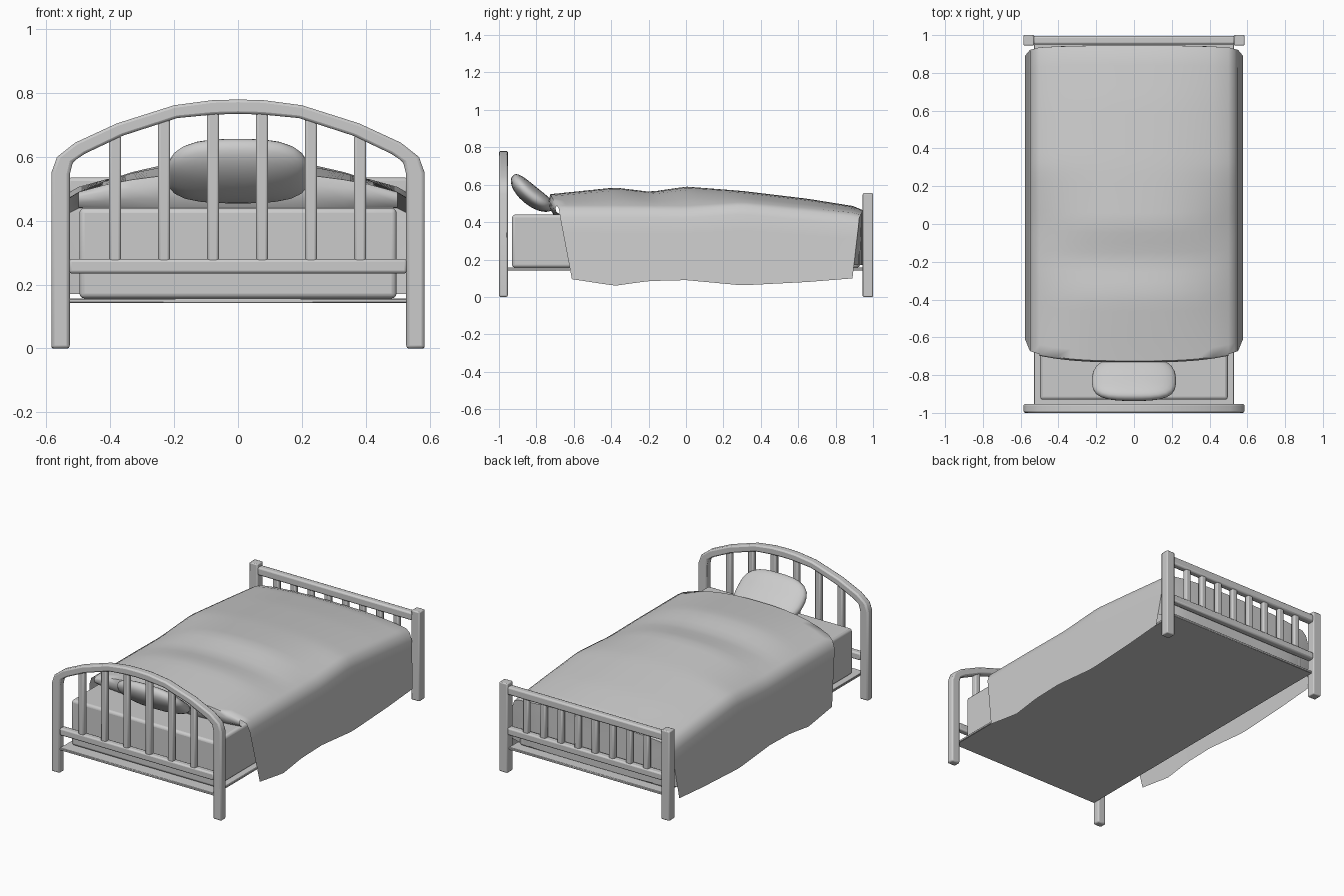
import bpy, bmesh, math

if "Cube" in bpy.data.objects:
    bpy.data.objects.remove(bpy.data.objects["Cube"])


def finish(name, bm, bevel=0.0, segs=2, angle=35):
    bmesh.ops.recalc_face_normals(bm, faces=bm.faces)
    me = bpy.data.meshes.new(name)
    bm.to_mesh(me)
    bm.free()
    ob = bpy.data.objects.new(name, me)
    bpy.context.collection.objects.link(ob)
    if bevel:
        m = ob.modifiers.new("bevel", 'BEVEL')
        m.width, m.segments, m.limit_method = bevel, segs, 'ANGLE'
        m.angle_limit = math.radians(40)
    bpy.ops.object.select_all(action='DESELECT')
    ob.select_set(True)
    bpy.context.view_layer.objects.active = ob
    bpy.ops.object.shade_smooth_by_angle(angle=math.radians(angle))
    return ob


def box(name, x0, x1, y0, y1, z0, z1, bevel=0.006, segs=2):
    bm = bmesh.new()
    bmesh.ops.create_cube(bm, size=1)
    for v in bm.verts:
        v.co.x = x0 + (v.co.x + .5) * (x1 - x0)
        v.co.y = y0 + (v.co.y + .5) * (y1 - y0)
        v.co.z = z0 + (v.co.z + .5) * (z1 - z0)
    return finish(name, bm, bevel, segs)


def lerp(a, b, t):
    return a + (b - a) * t


def interp(pts, x):
    if x <= pts[0][0]:
        return pts[0][1]
    for (a, fa), (b, fb) in zip(pts, pts[1:]):
        if x <= b:
            return lerp(fa, fb, (x - a) / (b - a))
    return pts[-1][1]


# Headboard: legs and arch as one bent bar
outer = [(0, .78), (.08, .778), (.2, .762), (.38, .705), (.51, .645), (.567, .6), (.585, .55), (.585, 0)]
inner = [(0, .735), (.075, .733), (.19, .722), (.36, .667), (.48, .61), (.517, .585), (.527, .545), (.527, 0)]
full = lambda p: [(-x, z) for x, z in reversed(p[1:])] + p
bm = bmesh.new()
rings = []
for (ox, oz), (ix, iz) in zip(full(outer), full(inner)):
    rings.append([bm.verts.new(c) for c in
                  ((ox, -1, oz), (ox, -.952, oz), (ix, -.952, iz), (ix, -1, iz))])
for a, b in zip(rings, rings[1:]):
    for i in range(4):
        bm.faces.new((a[i], a[(i + 1) % 4], b[(i + 1) % 4], b[i]))
bm.faces.new(rings[0])
bm.faces.new(rings[-1])
finish("headboard_arch", bm, 0.009)
box("headboard_rail", -.53, .53, -.997, -.955, .235, .28, .009)
for i in range(6):
    x = -.385 + i * .1535
    box("headboard_slat", x - .019, x + .019, -.993, -.959, .27, interp(inner, abs(x)) + .012, .008)

# Footboard
for s in (-1, 1):
    x = s * .557
    box("foot_post", x - .028, x + .028, .945, 1, 0, .555, .006)
box("foot_top_rail", -.535, .535, .951, .995, .485, .535, .01)
box("foot_lower_rail", -.535, .535, .951, .995, .235, .28, .009)
for i in range(8):
    x = (i - 3.5) * .118
    box("foot_slat", x - .019, x + .019, .957, .989, .27, .495, .008)

# Base board and mattress
box("base_board", -.53, .53, -.995, .985, .142, .157, .003, 1)
box("mattress", -.497, .497, -.93, .93, .157, .44, .016, 3)

# Pillow: squared-off ellipsoid, leaning on the headboard
bm = bmesh.new()
bmesh.ops.create_uvsphere(bm, u_segments=32, v_segments=16, radius=1)
ang = math.radians(-39)
for v in bm.verts:
    x, y, z = v.co
    r = math.hypot(x, y)
    if r > 1e-5:
        k = ((abs(x) / r) ** 3 + (abs(y) / r) ** 3) ** (-1 / 3) * r ** -.15
        x, y = x * k, y * k
    px, py = x * .222, y * .14
    pz = math.copysign(abs(z) ** .85, z) * .052 + .018 * (y * y - .4)
    v.co = (px, -.826 + py * math.cos(ang) - pz * math.sin(ang),
            .55 + py * math.sin(ang) + pz * math.cos(ang))
finish("pillow", bm, angle=80)

# Blanket: lengthwise height profiles for crown, shoulder and hem
crown = [(-.72, .55), (-.38, .585), (-.19, .562), (0, .59), (.3, .567), (.65, .525), (.9, .485), (.95, .462)]
should = [(-.7, .49), (-.3, .49), (0, .487), (.3, .508), (.65, .475), (.9, .45), (.95, .435)]
hem = [(-.61, .095), (-.38, .06), (-.2, .085), (0, .09), (.3, .062), (.65, .08), (.9, .1)]
TOP, FLAP, ROWS = 12, 6, 32


def blanket_point(u, t):
    s = -1 if u < 0 else 1
    a = abs(u)
    if a <= TOP // 2:                                   # top surface
        x = a / (TOP // 2) * .5
        y = lerp(-.725 + .035 * (x / .5) ** 3, .945 - .01 * (x / .5) ** 3, t)
        S = interp(should, y)
        return (s * x, y, S + (interp(crown, y) - S) * (1 - (x / .5) ** 2.5))
    k = a - TOP // 2
    if k <= 2:                                          # rounded shoulder
        x, dz = ((.533, .02), (.551, .065))[k - 1]
        y = lerp(-.685 + .006 * k, .93 - .004 * k, t)
        return (s * x, y, interp(should, y) - dz)
    f = (k - 2) / (FLAP - 2)                            # hanging side
    y = lerp(lerp(-.673, -.61, f), lerp(.922, .89, f), t)
    return (s * lerp(.551, .577, f), y, lerp(interp(should, y) - .065, interp(hem, y), f))


H = TOP // 2 + FLAP
bm = bmesh.new()
grid = [[bm.verts.new(blanket_point(u, j / ROWS)) for j in range(ROWS + 1)] for u in range(-H, H + 1)]
for a, b in zip(grid, grid[1:]):
    for j in range(ROWS):
        bm.faces.new((a[j], b[j], b[j + 1], a[j + 1]))

# Front lip rolling down onto the mattress
mid = range(H - TOP // 2, H + TOP // 2 + 1)
prev = [grid[i][0] for i in mid]
for dy, f in ((-.008, .3), (-.004, .7), (.015, 1)):
    row = []
    for i in mid:
        c = grid[i][0].co
        row.append(bm.verts.new((c.x, c.y + dy, lerp(c.z, .442, f))))
    for i in range(len(row) - 1):
        bm.faces.new((prev[i], prev[i + 1], row[i + 1], row[i]))
    prev = row

# Foot end hanging between the two side flaps
prev = [grid[i][-1] for i in mid]
for k in range(1, FLAP):
    L, R = grid[H - TOP // 2 - k][-1], grid[H + TOP // 2 + k][-1]
    row = [L]
    for i in range(1, TOP):
        q = i / TOP
        row.append(bm.verts.new((lerp(L.co.x, R.co.x, q), lerp(.944, L.co.y, abs(2 * q - 1) ** 6), L.co.z)))
    row.append(R)
    for i in range(TOP):
        bm.faces.new((prev[i], prev[i + 1], row[i + 1], row[i]))
    prev = row
finish("blanket", bm, angle=65)
